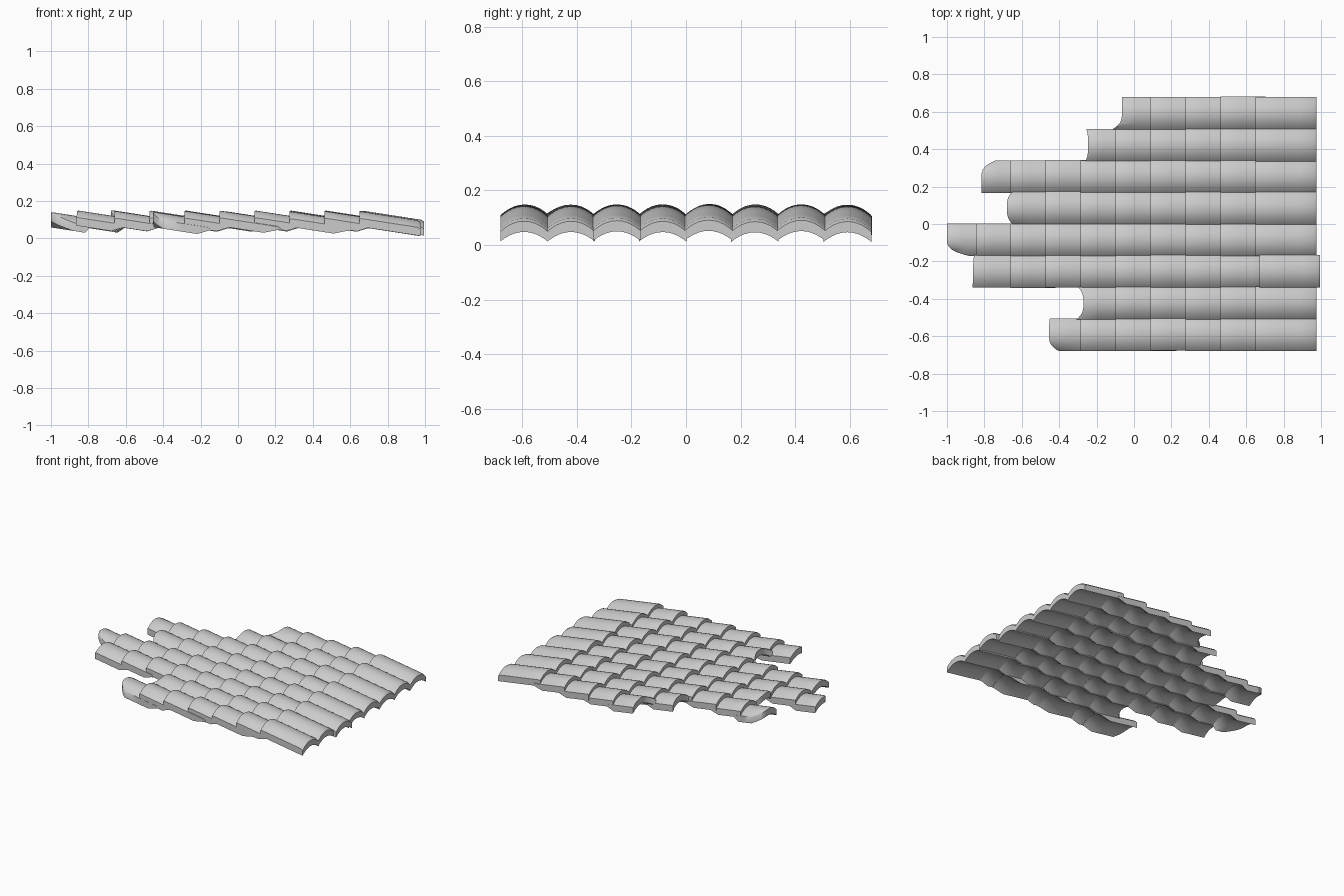
import bpy, bmesh, math, random

cube = bpy.data.objects.get("Cube")
if cube:
    bpy.data.objects.remove(cube, do_unlink=True)
random.seed(4)

clay = bpy.data.materials.new("pale grey clay")
clay.use_nodes = True
GREY = (0.6, 0.6, 0.6, 1)
clay.diffuse_color = GREY
clay.node_tree.nodes["Principled BSDF"].inputs["Base Color"].default_value = GREY

PITCH_Y, PITCH_X = 0.169, 0.187   # column spacing and course spacing
FIRST = 0.65                      # start of the lowest course
LONG, SHORT = 0.325, 0.24         # exposed and covered tile lengths
SLOPE = 0.155
HALF_W = 0.087
CROWN, DROP = 0.147, 0.038        # top of the arch and fall to its edges
HOLLOW, IN_DROP = 0.1, 0.035      # underside of the arch
SEG = 14


def broken_edge(ends, t):
    """Ragged end x for t from -1 (low y) to 1 (high y)."""
    low, mid, high = ends
    return mid + ((high if t > 0 else low) - mid) * abs(t) ** 3


def add_tile(bm, cy, start, length, covered, ends=None):
    dz, dy = random.uniform(-0.003, 0.003), random.uniform(-0.002, 0.002)
    finish = start + length
    # a covered tile thins out below, to meet the underside of the next one
    thin = SLOPE * PITCH_X if covered else 0
    rings = []
    # stations along the tile: fraction, lip softening, thinning
    for f, lip, rise in ((0, 0.004, 0), (0.03, 0, 0), (0.4, 0, 0),
                         (0.72, 0, 0), (0.95, 0, thin * 0.9), (1, 0.008, thin)):
        ring = []
        for top, drop, power in ((CROWN - lip, DROP, 2.1), (HOLLOW + rise, IN_DROP, 2)):
            row = []
            for i in range(SEG + 1):
                t = -math.cos(math.pi * i / SEG)
                x0 = broken_edge(ends, t) if ends else start
                x = x0 + (finish - x0) * f
                z = top - drop * abs(t) ** power - SLOPE * (x - start) + dz
                row.append(bm.verts.new((x, cy + dy + t * HALF_W, z)))
            ring.append(row)
        rings.append(ring)
    # outer skin, hollow and the two side edges
    for (o1, i1), (o2, i2) in zip(rings, rings[1:]):
        for i in range(SEG):
            bm.faces.new((o1[i], o2[i], o2[i + 1], o1[i + 1]))
            bm.faces.new((i1[i], i1[i + 1], i2[i + 1], i2[i]))
        for i in (0, SEG):
            bm.faces.new((o1[i], i1[i], i2[i], o2[i]))
    # end rims
    for outer, inner in (rings[0], rings[-1]):
        for i in range(SEG):
            bm.faces.new((outer[i], outer[i + 1], inner[i + 1], inner[i]))


# ragged upper end of each column (low y, middle, high y) and its number of courses
columns = [
    ((-0.40, -0.455, -0.45), 7),
    ((-0.31, -0.27, -0.30), 6),
    ((-0.865, -0.86, -0.855), 9),
    ((-0.88, -1.0, -1.0), 10),
    ((-0.65, -0.68, -0.65), 8),
    ((-0.815, -0.815, -0.74), 9),
    ((-0.26, -0.245, -0.255), 6),
    ((-0.12, -0.065, -0.065), 5),
]

for c, (ends, courses) in enumerate(columns):
    bm = bmesh.new()
    cy = (c - 3.5) * PITCH_Y
    for k in range(courses):
        start = FIRST - k * PITCH_X
        # the third column's lowest tile has slipped down a little
        if c == 2 and k == 0:
            start += 0.02
        # every second tile along the front edge hangs lower
        exposed = k == 0 or (c == 0 and k % 2 == 0)
        add_tile(bm, cy, start, LONG if exposed else SHORT, k > 0,
                 ends if k == courses - 1 else None)
    bmesh.ops.recalc_face_normals(bm, faces=bm.faces)
    mesh = bpy.data.meshes.new(f"tile_column_{c + 1}")
    bm.to_mesh(mesh)
    bm.free()
    mesh.materials.append(clay)
    obj = bpy.data.objects.new(f"tile_column_{c + 1}", mesh)
    bpy.context.collection.objects.link(obj)
    bpy.ops.object.select_all(action="DESELECT")
    obj.select_set(True)
    bpy.context.view_layer.objects.active = obj
    bpy.ops.object.shade_smooth_by_angle(angle=math.radians(40))
